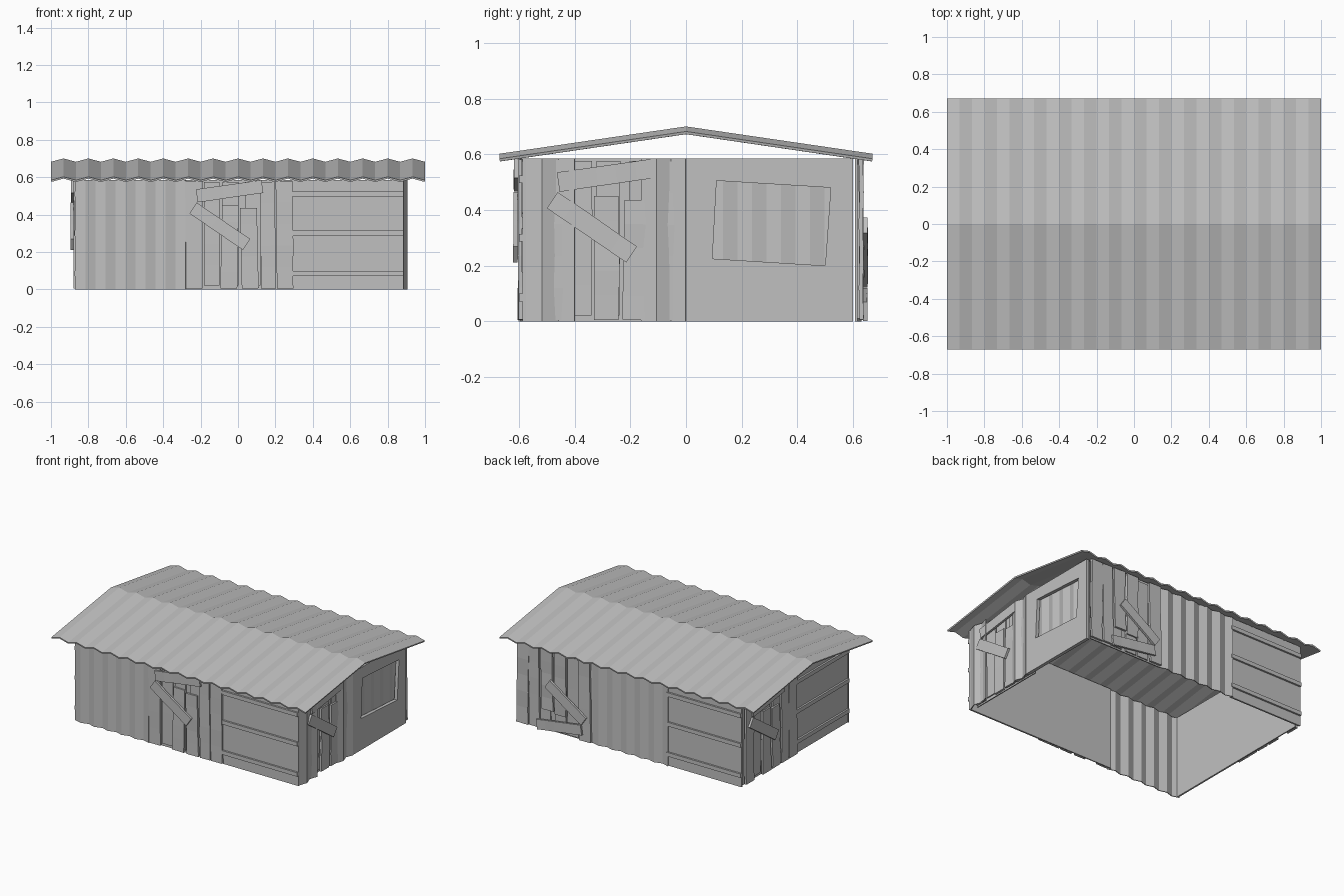
import bpy, bmesh, math, random
from mathutils import Matrix, Vector

random.seed(4)
cube = bpy.data.objects.get("Cube")
if cube:
    bpy.data.objects.remove(cube, do_unlink=True)

GREY = (0.53, 0.53, 0.53, 1)
grey = bpy.data.materials.new("weathered_grey")
grey.use_nodes = True
grey.diffuse_color = GREY
grey.node_tree.nodes["Principled BSDF"].inputs["Base Color"].default_value = GREY

TOP = 0.585


def wall_frame(x, y, turns):
    """Local frame of a wall: x runs along it, -y points outward."""
    return Matrix.Translation((x, y, 0)) @ Matrix.Rotation(turns * math.pi / 2, 4, "Z")


def finish(name, bm, frame, thickness=0, offset=0):
    mesh = bpy.data.meshes.new(name)
    bm.to_mesh(mesh)
    bm.free()
    mesh.materials.append(grey)
    obj = bpy.data.objects.new(name, mesh)
    obj.matrix_world = frame
    bpy.context.collection.objects.link(obj)
    if thickness:
        mod = obj.modifiers.new("thickness", "SOLIDIFY")
        mod.thickness = thickness
        mod.offset = offset
    return obj


def box(name, frame, u, d, z):
    """Box from ranges along the wall, outward and up."""
    bm = bmesh.new()
    bmesh.ops.create_cube(bm, size=1)
    for v in bm.verts:
        v.co = (u[0] + (v.co.x + 0.5) * (u[1] - u[0]),
                -d[0] - (v.co.y + 0.5) * (d[1] - d[0]),
                z[0] + (v.co.z + 0.5) * (z[1] - z[0]))
    bmesh.ops.recalc_face_normals(bm, faces=bm.faces)
    return finish(name, bm, frame)


def plank(name, frame, start, end, width, d, wear=0.004, segments=5):
    """Worn board between two points of the wall plane."""
    a, b = Vector(start), Vector(end)
    side = Vector((b.y - a.y, a.x - b.x)).normalized() * width / 2
    bm = bmesh.new()
    rings = []
    for i in range(segments + 1):
        p = a.lerp(b, i / segments)
        bow = random.uniform(-wear, wear)
        shape = [(-1, d[0]), (1, d[0]), (1, d[1]), (-1, d[1])]
        ring = []
        for s, depth in shape:
            q = p + side * s * (1 + bow * 8)
            ring.append(bm.verts.new((q.x + bow / 2, -depth - bow / 2, q.y)))
        rings.append(ring)
    for r, t in zip(rings, rings[1:]):
        for k in range(4):
            bm.faces.new((r[k], r[k - 1], t[k - 1], t[k]))
    bm.faces.new(rings[0])
    bm.faces.new(rings[-1])
    bmesh.ops.recalc_face_normals(bm, faces=bm.faces)
    return finish(name, bm, frame)


def corrugated(name, frame, u, folds, d, z):
    """Zigzag metal sheet standing in the wall."""
    bm = bmesh.new()
    cols = []
    for i in range(folds + 1):
        x = u[0] + (u[1] - u[0]) * i / folds
        cols.append([bm.verts.new((x, -d[i % 2], h)) for h in z])
    for a, b in zip(cols, cols[1:]):
        bm.faces.new((a[0], b[0], b[1], a[1]))
    return finish(name, bm, frame, 0.006)


def railed_panel(name, frame, u):
    """Flat panel with three horizontal rails."""
    box(name + "_panel", frame, u, (0, 0.012), (0, TOP))
    for z in (0.085, 0.3, 0.51):
        box(name + "_rail", frame, u, (0.01, 0.025), (z - 0.014, z + 0.014))


def boarded_section(name, frame, centre, flipped=False):
    """Patched board section; flipped turns it upside down."""
    def at(u, z):
        return (centre - u, TOP - z) if flipped else (centre + u, z)

    box(name + "_backing", frame, (centre - 0.29, centre + 0.29), (0, 0.008), (0, TOP))
    for u in (-0.14, -0.04, 0.08):
        plank(name + "_rear_plank", frame, at(u, 0.02), at(u, 0.575), 0.085, (0.008, 0.017), 0.002)
    uprights = [(-0.235, 0.58, 0.09), (-0.045, 0.45, 0.09), (0.06, 0.435, 0.09),
                (0.16, 0.575, 0.08), (0.25, 0.58, 0.09)]
    for u, height, width in uprights:
        lean = random.uniform(-0.006, 0.006)
        plank(name + "_upright", frame, at(u + lean, 0.005), at(u - lean, height), width, (0.014, 0.029))
    plank(name + "_cross_board", frame, at(-0.22, 0.5), at(0.13, 0.55), 0.07, (0.028, 0.043), 0.002)
    plank(name + "_diagonal_board", frame, at(-0.24, 0.435), at(0.045, 0.24), 0.07, (0.03, 0.045), 0.002)


def window_panel(name, frame, u):
    """Flat panel with a crooked window patched by metal."""
    outer = [(u[0], 0), (u[1], 0), (u[1], TOP), (u[0], TOP)]
    hole = [(0.095, 0.225), (0.5, 0.2), (0.52, 0.48), (0.11, 0.505)]
    bm = bmesh.new()
    o, h = [[bm.verts.new((x, -0.03, z)) for x, z in loop] for loop in (outer, hole)]
    for i in range(4):
        j = (i + 1) % 4
        bm.faces.new((o[i], o[j], h[j], h[i]))
    finish(name + "_panel", bm, frame, 0.024)
    corrugated(name + "_patch", frame, (0.08, 0.55), 9, (0.004, 0.016), (0.17, 0.53))


front = wall_frame(0, -0.575, 0)
right = wall_frame(0.86, 0, 1)
back = wall_frame(0, 0.608, 2)
left = wall_frame(-0.85, 0, 3)

# Front wall
corrugated("front_metal", front, (-0.87, -0.28), 11, (0.008, 0.024), (0, TOP))
boarded_section("front_boards", front, 0.0)
railed_panel("front_railed", front, (0.29, 0.885))

# Wall on the +x side
boarded_section("side_boards", right, -0.24)
corrugated("side_metal_outer", right, (-0.575, -0.4), 3, (0.022, 0.042), (0, TOP))
corrugated("side_metal_inner", right, (-0.16, 0.0), 3, (0.022, 0.042), (0, TOP))
window_panel("window", right, (0.0, 0.6))

# Back wall
boarded_section("back_boards", back, -0.59, True)
corrugated("back_metal", back, (-0.3, 0.3), 11, (0.004, 0.02), (0, TOP))
railed_panel("back_railed", back, (0.29, 0.87))

# Wall on the -x side
boarded_section("far_side_boards", left, -0.3)
railed_panel("far_side_railed", left, (-0.01, 0.585))

# Corrugated gable roof
bm = bmesh.new()
FOLDS = 30
rows = []
for y, z in ((-0.67, 0.602), (0, 0.7), (0.67, 0.602)):
    rows.append([bm.verts.new((-1 + 2 * i / FOLDS, y, z - (0.018 if i % 2 == 0 else 0)))
                 for i in range(FOLDS + 1)])
for a, b in zip(rows, rows[1:]):
    for i in range(FOLDS):
        bm.faces.new((a[i], a[i + 1], b[i + 1], b[i]))
finish("roof", bm, Matrix.Identity(4), 0.01, -1)
